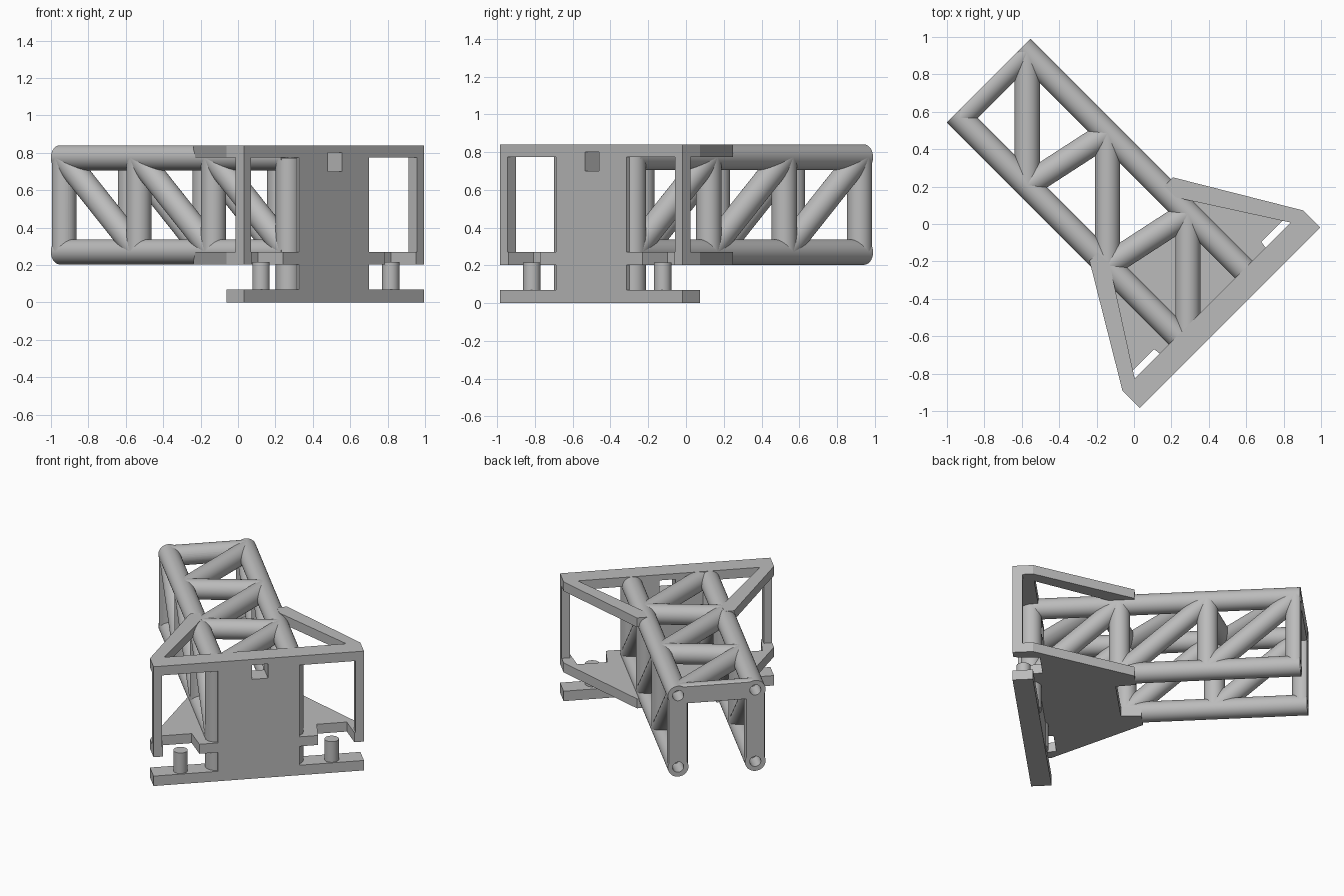
import bpy, bmesh, math
from mathutils import Matrix, Vector

old = bpy.data.objects.get("Cube")
if old:
    bpy.data.objects.remove(old, do_unlink=True)

grey = bpy.data.materials.new("plain_grey")
grey.use_nodes = True
grey.diffuse_color = (0.5, 0.5, 0.5, 1)
grey.node_tree.nodes["Principled BSDF"].inputs["Base Color"].default_value = (0.5, 0.5, 0.5, 1)

TURN = Matrix.Rotation(math.radians(45), 4, 'Z')   # parts are laid out along Y, then turned
PLATE_X, TRUSS_X = 0.008, -0.007                   # small sideways offsets
FRONT, BACK, TIP = -0.718, -0.587, 1.091
LOW, HIGH, SIDE, R = 0.27, 0.773, 0.25, 0.067      # chord heights, half spacing, tube radius
HALF = 0.682
parts = []


def finish(name, bm):
    bmesh.ops.recalc_face_normals(bm, faces=bm.faces)
    bm.transform(TURN)
    mesh = bpy.data.meshes.new(name)
    bm.to_mesh(mesh)
    bm.free()
    mesh.materials.append(grey)
    ob = bpy.data.objects.new(name, mesh)
    bpy.context.scene.collection.objects.link(ob)
    parts.append(ob)
    return ob


def slab(name, outline, z0, z1, dx=PLATE_X):
    bm = bmesh.new()
    face = bm.faces.new([bm.verts.new((x + dx, y, z0)) for x, y in outline])
    top = bmesh.ops.extrude_face_region(bm, geom=[face])
    verts = [g for g in top["geom"] if isinstance(g, bmesh.types.BMVert)]
    bmesh.ops.translate(bm, vec=(0, 0, z1 - z0), verts=verts)
    return finish(name, bm)


def box(name, x0, x1, y0, y1, z0, z1):
    return slab(name, [(x0, y0), (x1, y0), (x1, y1), (x0, y1)], z0, z1)


def tube(name, a, b, r=R, dx=TRUSS_X):
    a, b = Vector(a), Vector(b)
    bm = bmesh.new()
    bmesh.ops.create_cone(bm, cap_ends=True, segments=40, radius1=r, radius2=r, depth=(b - a).length)
    rot = (b - a).to_track_quat('Z', 'Y').to_matrix().to_4x4()
    bm.transform(Matrix.Translation((a + b) / 2 + Vector((dx, 0, 0))) @ rot)
    return finish(name, bm)


def cut(ob, cutter):
    mod = ob.modifiers.new("cut", 'BOOLEAN')
    mod.operation, mod.object, mod.solver = 'DIFFERENCE', cutter, 'EXACT'


# Front wall with its small square window, and the base bar
wall = box("front_wall", -0.265, 0.265, FRONT, BACK, 0, 0.84)
base = box("base_bar", -HALF, HALF, FRONT, BACK, 0, 0.07)
top_bar = box("top_bar", -HALF, HALF, FRONT, BACK, 0.775, 0.84)

# Solid lower gusset, notched around the pegs
half = [(0.0, FRONT), (0.385, FRONT), (0.405, -0.55), (0.6, -0.55), (0.62, FRONT),
        (HALF, FRONT), (HALF, BACK), (0.315, 0.03), (0.2, 0.03), (0.19, -0.1)]
slab("lower_gusset", half[1:] + [(-x, y) for x, y in reversed(half[1:])], 0.203, LOW)

# Mirrored posts, pegs and upper gusset arms
for s, side in ((1, "left"), (-1, "right")):
    box(side + "_post", *sorted((s * 0.628, s * HALF)), FRONT, -0.655, 0.203, 0.84)
    tube(side + "_peg", (s * 0.49, -0.665, 0), (s * 0.49, -0.665, 0.215), 0.046, 0)
    arm = [(HALF, BACK), (0.315, 0.03), (0.25, 0.03), (0.25, -0.057), (0.59, BACK)]
    slab(side + "_upper_arm", [(s * x, y) for x, y in arm], 0.775, 0.84)

# Truss side panels: chords, uprights and diagonals
tip_parts = []
STEP = 0.565
stations = [1.058 - STEP * i for i in range(4)]
for s, side in ((1, "left"), (-1, "right")):
    x = s * SIDE
    for z, level in ((LOW, "lower"), (HIGH, "upper")):
        tip_parts.append(tube(f"{side}_{level}_chord", (x, -0.65, z), (x, TIP, z)))
    for i, y in enumerate(stations):
        foot = 0.03 if i == 3 else LOW
        post = tube(f"{side}_upright_{i}", (x, y, foot), (x, y, HIGH))
        if i == 0:
            tip_parts.append(post)
        if i < 3:
            brace = tube(f"{side}_diagonal_{i}", (x, y, HIGH), (x, y - STEP, LOW))
            if i == 0:
                tip_parts.append(brace)

# Zigzag bracing across the top
tip_parts.append(tube("tip_crossbar", (-SIDE, stations[0], HIGH), (SIDE, stations[0], HIGH)))
for i in range(3):
    y = 1.05 - 0.607 * i
    slant = tube(f"top_slant_{i}", (SIDE, y, HIGH), (-SIDE, y - 0.5, HIGH))
    if i == 0:
        tip_parts.append(slant)
    if i < 2:
        tube(f"top_cross_{i}", (-SIDE, y - 0.5, HIGH), (SIDE, y - 0.607, HIGH))

# Cutters: flat tip face, round sockets in the chord ends, wall window
trim = box("tip_trim_cutter", -0.6, 0.6, TIP, TIP + 0.3, 0, 1.1)
window = box("window_cutter", -0.045, 0.06, FRONT - 0.1, BACK + 0.1, 0.7, 0.8)
sockets = [tube("socket_cutter", (s * SIDE, TIP - 0.13, z), (s * SIDE, TIP + 0.1, z), 0.036)
           for s in (1, -1) for z in (LOW, HIGH)]
cutters = [trim, window] + sockets
for ob in tip_parts:
    cut(ob, trim)
    for socket in sockets:
        cut(ob, socket)
cut(wall, window)
cut(top_bar, window)

# Bake the cuts, drop the cutters, then shade
graph = bpy.context.evaluated_depsgraph_get()
baked = {ob: bpy.data.meshes.new_from_object(ob.evaluated_get(graph))
         for ob in parts if ob.modifiers}
for ob, mesh in baked.items():
    ob.modifiers.clear()
    ob.data = mesh
for ob in cutters:
    parts.remove(ob)
    bpy.data.objects.remove(ob, do_unlink=True)
bpy.ops.object.select_all(action='DESELECT')
for ob in parts:
    ob.select_set(True)
bpy.context.view_layer.objects.active = parts[0]
bpy.ops.object.shade_smooth_by_angle(angle=math.radians(30))
